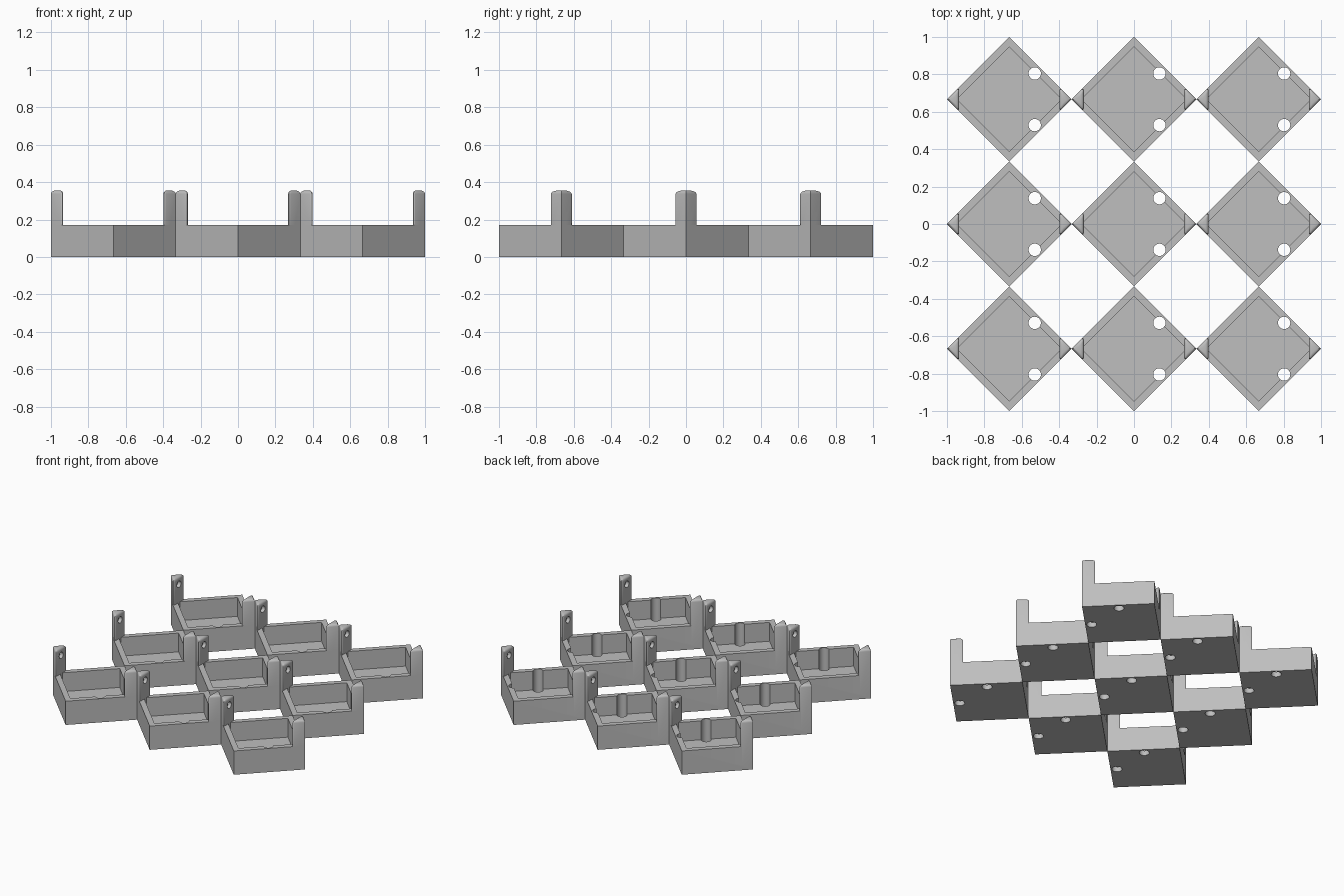
import bpy, bmesh, math
from mathutils import Matrix

cube = bpy.data.objects.get("Cube")
if cube:
    bpy.data.objects.remove(cube, do_unlink=True)

PITCH = 2 / 3
HALF = 1 / 3        # half diagonal of a tray
INNER = 0.28        # half diagonal of its cavity
RIM = 0.17
FLOOR = 0.035
POST_TOP = 0.355
POST_DEPTH = 0.065

grey = bpy.data.materials.new("light grey")
grey.use_nodes = True
colour = (0.52, 0.52, 0.52, 1)
grey.diffuse_color = colour
grey.node_tree.nodes["Principled BSDF"].inputs["Base Color"].default_value = colour


def make_object(name, bm):
    bmesh.ops.recalc_face_normals(bm, faces=bm.faces)
    mesh = bpy.data.meshes.new(name)
    bm.to_mesh(mesh)
    bm.free()
    mesh.materials.append(grey)
    obj = bpy.data.objects.new(name, mesh)
    bpy.context.collection.objects.link(obj)
    return obj


def prism(outline, z0, z1):
    bm = bmesh.new()
    base = bm.faces.new([bm.verts.new((x, y, z0)) for x, y in outline])
    top = bmesh.ops.extrude_face_region(bm, geom=[base])["geom"]
    moved = [v for v in top if isinstance(v, bmesh.types.BMVert)]
    bmesh.ops.translate(bm, verts=moved, vec=(0, 0, z1 - z0))
    bmesh.ops.recalc_face_normals(bm, faces=bm.faces)
    return bm


def diamond(r):
    return [(r, 0), (0, r), (-r, 0), (0, -r)]


def cylinder(name, radius, depth, matrix):
    bm = bmesh.new()
    bmesh.ops.create_cone(bm, cap_ends=True, segments=32, radius1=radius,
                          radius2=radius, depth=depth, matrix=matrix)
    return make_object(name, bm)


def combine(target, tool, operation):
    mod = target.modifiers.new("combine", 'BOOLEAN')
    mod.operation = operation
    mod.solver = 'EXACT'
    mod.object = tool
    bpy.context.view_layer.objects.active = target
    bpy.ops.object.modifier_apply(modifier=mod.name)
    bpy.data.objects.remove(tool, do_unlink=True)


def corner_post(side):
    # Triangular post with rounded top and inner edges, sharp outer corner
    inner_x = HALF - POST_DEPTH
    bm = prism([(HALF, 0), (inner_x, POST_DEPTH), (inner_x, -POST_DEPTH)], FLOOR, POST_TOP)
    rounded = []
    for e in bm.edges:
        a, b = e.verts
        on_top = min(a.co.z, b.co.z) > RIM
        upright = abs(a.co.z - b.co.z) > RIM
        if on_top or (upright and a.co.x < HALF - 0.01):
            rounded.append(e)
    bmesh.ops.bevel(bm, geom=rounded, offset=0.018, segments=4, profile=0.5, affect='EDGES')
    if side < 0:
        bmesh.ops.rotate(bm, verts=bm.verts, matrix=Matrix.Rotation(math.pi, 3, 'Z'))
    return make_object("corner_post", bm)


# Open diamond tray
tray = make_object("tray", prism(diamond(HALF), 0, RIM))
combine(tray, make_object("cavity", prism(diamond(INNER), FLOOR, 0.5)), 'DIFFERENCE')

# Posts on the two side corners, each with a round socket on its inner face
for side in (1, -1):
    combine(tray, corner_post(side), 'UNION')
for side in (1, -1):
    place = Matrix.Translation((side * (HALF - POST_DEPTH), 0, 0.3)) @ Matrix.Rotation(math.pi / 2, 4, 'Y')
    combine(tray, cylinder("socket", 0.023, 0.05, place), 'DIFFERENCE')

# Upright round channels through the floor and into the +x walls
for side in (1, -1):
    place = Matrix.Translation((0.136, side * 0.138, 0.1))
    combine(tray, cylinder("channel", 0.033, 0.6, place), 'DIFFERENCE')

bpy.ops.object.select_all(action='DESELECT')
tray.select_set(True)
bpy.context.view_layer.objects.active = tray
bpy.ops.object.shade_smooth_by_angle(angle=math.radians(30))

# Three by three array of trays
rows = {"front": -1, "middle": 0, "back": 1}
columns = {"right": -1, "centre": 0, "left": 1}
for row, y in rows.items():
    for column, x in columns.items():
        part = tray if (x, y) == (0, 0) else tray.copy()
        if part is not tray:
            bpy.context.collection.objects.link(part)
        part.name = f"tray_{row}_{column}"
        part.location = (x * PITCH, y * PITCH, 0)
